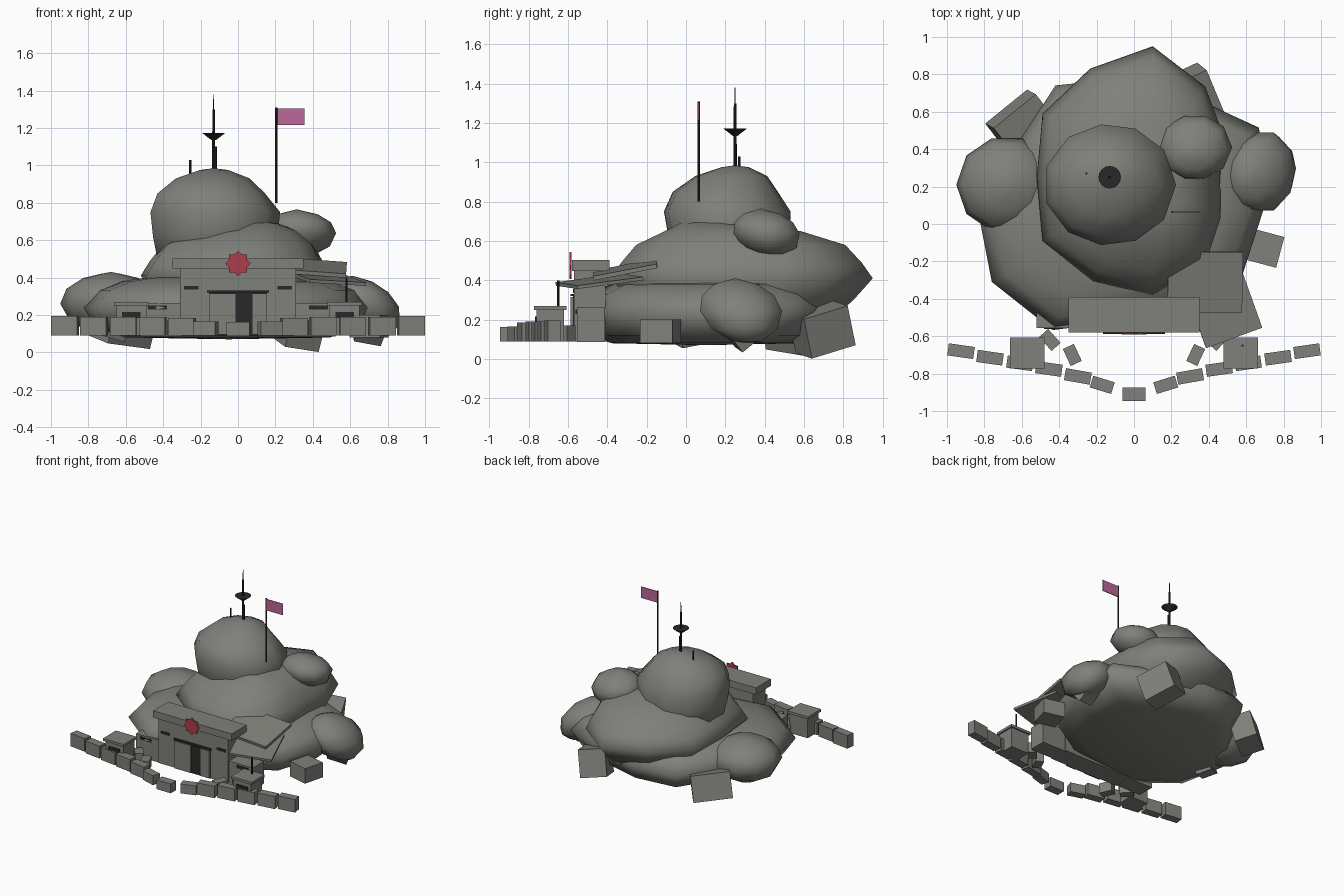
import bpy, bmesh, math
from math import radians, cos, sin, pi

cube = bpy.data.objects.get("Cube")
if cube:
    bpy.data.objects.remove(cube, do_unlink=True)


def material(name, rgb):
    m = bpy.data.materials.new(name)
    m.use_nodes = True
    m.diffuse_color = (*rgb, 1)
    bsdf = m.node_tree.nodes["Principled BSDF"]
    bsdf.inputs["Base Color"].default_value = (*rgb, 1)
    bsdf.inputs["Roughness"].default_value = 0.9
    return m


GREY = material("stone grey", (0.215, 0.215, 0.197))
DARK = material("dark metal", (0.02, 0.022, 0.022))
RED = material("emblem red", (0.42, 0.045, 0.07))
PINK = material("flag pink", (0.5, 0.14, 0.32))


def finish(name, bm, mat, smooth=False):
    bmesh.ops.recalc_face_normals(bm, faces=bm.faces[:])
    mesh = bpy.data.meshes.new(name)
    bm.to_mesh(mesh)
    bm.free()
    mesh.materials.append(mat)
    for p in mesh.polygons:
        p.use_smooth = smooth
    ob = bpy.data.objects.new(name, mesh)
    bpy.context.collection.objects.link(ob)
    return ob


def box(name, centre, size, mat=GREY, rot=(0, 0, 0)):
    bm = bmesh.new()
    bmesh.ops.create_cube(bm, size=1)
    bmesh.ops.scale(bm, vec=size, verts=bm.verts[:])
    ob = finish(name, bm, mat)
    ob.location = centre
    ob.rotation_euler = [radians(a) for a in rot]
    return ob


def cone(name, x, y, z0, z1, r0, r1, sides=8):
    bm = bmesh.new()
    bmesh.ops.create_cone(bm, cap_ends=True, segments=sides, radius1=r0, radius2=r1, depth=z1 - z0)
    ob = finish(name, bm, DARK)
    ob.location = (x, y, (z0 + z1) / 2)
    return ob


def rock(name, cx, cy, radii, layers):
    """Loft a polar outline through layers of (z, scale, shift x, shift y)."""
    bm = bmesh.new()
    n = len(radii)
    rings = []
    for z, s, dx, dy in layers:
        rings.append([bm.verts.new((cx + dx + r * s * cos(2 * pi * i / n),
                                    cy + dy + r * s * sin(2 * pi * i / n), z))
                      for i, r in enumerate(radii)])
    for a, b in zip(rings, rings[1:]):
        for i in range(n):
            j = (i + 1) % n
            bm.faces.new((a[i], a[j], b[j], b[i]))
    for ring, (z, s, dx, dy), lift in ((rings[0], layers[0], -0.01), (rings[-1], layers[-1], 0.01)):
        tip = bm.verts.new((cx + dx, cy + dy, z + lift))
        for i in range(n):
            bm.faces.new((ring[i], ring[(i + 1) % n], tip))
    return finish(name, bm, GREY, smooth=True)


def oval(rx, ry, n=10):
    return [rx * ry / math.hypot(ry * cos(2 * pi * i / n), rx * sin(2 * pi * i / n)) for i in range(n)]


# Mountain masses
rock("base_rock", -0.05, 0.1,
     [.75, .83, .68, .68, .74, .66, .79, .82, .77, .62, .64, .73],
     [(.08, .72, 0, 0), (.12, .9, 0, 0), (.24, 1, 0, 0), (.33, .9, 0, 0), (.38, .73, 0, 0), (.41, .45, 0, 0)])
rock("middle_rock", 0.1, 0.25,
     [.36, .44, .56, .7, .67, .68, .62, .68, .64, .63, .55, .42],
     [(.2, .7, 0, 0), (.3, .86, 0, 0), (.41, 1, 0, 0), (.49, .92, 0, 0),
      (.58, .8, 0, 0), (.65, .52, .02, -.03), (.69, .24, .02, -.13)])
rock("summit_rock", -0.13, 0.21, oval(.355, .325, 11),
     [(.48, .88, 0, .03), (.62, .96, 0, .01), (.75, 1, 0, 0), (.85, .83, -.02, -.01),
      (.93, .57, -.01, .02), (.975, .22, 0, .04)])

# Side lumps, leaning by (x, y) from top to bottom
LUMP = ((0, .35), (.2, .8), (.5, 1), (.75, .88), (.93, .55), (1, .2))
for name, x, y, rx, ry, z0, z1, lx, ly in (
        ("shoulder_rock", .325, .41, .2, .175, .52, .755, .02, .06),
        ("right_side_rock", -.68, .21, .27, .26, .1, .42, 0, 0),
        ("left_side_rock", .68, .28, .18, .225, .09, .4, .14, .06)):
    rock(name, x, y, oval(rx, ry),
         [(z0 + t * (z1 - z0), s, lx * (.5 - t), ly * (.5 - t)) for t, s in LUMP])

# Angular boulders at the foot
for i, (pos, size, rot) in enumerate((
        ((.32, .69, .15), (.2, .25, .21), (16, 8, 25)),
        ((-.61, .55, .15), (.29, .17, .2), (14, 6, 39)),
        ((.7, -.13, .14), (.17, .17, .12), (0, 0, -15)),
        ((.7, .29, .125), (.15, .13, .1), (40, 10, 15)),
        ((-.68, .0, .13), (.14, .12, .1), (10, 15, 30)))):
    box(f"boulder_{i + 1}", pos, size, GREY, rot)

# Bunker entrance
box("entrance_wall", (0, -.49, .27), (.62, .16, .36))
box("entrance_roof", (0, -.485, .475), (.7, .19, .055))
box("doorway", (0, -.572, .205), (.31, .008, .23), DARK)
box("door_lintel", (0, -.578, .325), (.33, .02, .012), DARK)
box("door_panel_right", (-.083, -.58, .205), (.146, .016, .22))
box("door_panel_left", (.115, -.58, .205), (.08, .016, .22))
for side, s in (("left", 1), ("right", -1)):
    box(f"window_slit_{side}", (s * .25, -.572, .345), (.075, .008, .02), DARK)
    box(f"wing_wall_{side}", (s * .41, -.485, .175), (.22, .14, .18))
    box(f"wing_slit_{side}", (s * .43, -.557, .24), (.1, .008, .022), DARK)

# Star emblem
bm = bmesh.new()
star = [bm.verts.new((r * sin(pi * i / 8), 0, r * cos(pi * i / 8)))
        for i in range(16) for r in [.068 if i % 2 == 0 else .052]]
face = bm.faces.new(star)
ext = bmesh.ops.extrude_face_region(bm, geom=[face])
bmesh.ops.translate(bm, vec=(0, -.009, 0),
                    verts=[v for v in ext["geom"] if isinstance(v, bmesh.types.BMVert)])
finish("star_emblem", bm, RED).location = (0, -.583, .475)

# Sloped canopy slabs and post
box("upper_canopy", (.38, -.31, .455), (.4, .33, .022), GREY, (11, 4, 0))
box("lower_canopy", (.475, -.44, .395), (.32, .36, .018), GREY, (7, 3, 20))
cone("canopy_post", .58, -.65, .27, .4, .006, .006)

# Guard posts and barrier blocks
for side, s in (("left", 1), ("right", -1)):
    box(f"guard_post_{side}", (s * .57, -.69, .17), (.16, .14, .16))
    box(f"guard_roof_{side}", (s * .57, -.69, .26), (.185, .165, .02))
    box(f"guard_slit_{side}", (s * .57, -.763, .2), (.1, .008, .03), DARK)
    for i, (x, y, w, h, turn) in enumerate((
            (.925, -.68, .14, .105, 8), (.77, -.715, .14, .1, 8), (.61, -.745, .14, .1, 8),
            (.455, -.775, .14, .1, 8), (.3, -.815, .14, .095, 10), (.17, -.86, .12, .075, 17),
            (.33, -.7, .1, .08, 65), (.45, -.62, .1, .08, 48))):
        box(f"barrier_{side}_{i + 1}", (s * x, y, .09 + h / 2), (w, .065, h), GREY, (0, 0, s * turn))
box("barrier_middle", (0, -.91, .125), (.125, .07, .075))

# Antennas
cone("antenna_mast", -.13, .25, .95, 1.3, .009, .007)
cone("antenna_tip", -.13, .25, 1.3, 1.38, .003, .002)
cone("antenna_dish", -.13, .25, 1.135, 1.172, .012, .06, 16)
cone("antenna_rod", -.118, .25, .95, 1.1, .006, .006)
cone("short_antenna", -.255, .27, .88, 1.03, .006, .006)

# Flag
cone("flag_pole", .205, .065, .8, 1.31, .006, .006)
box("flag", (.283, .065, 1.26), (.145, .006, .09), PINK)
